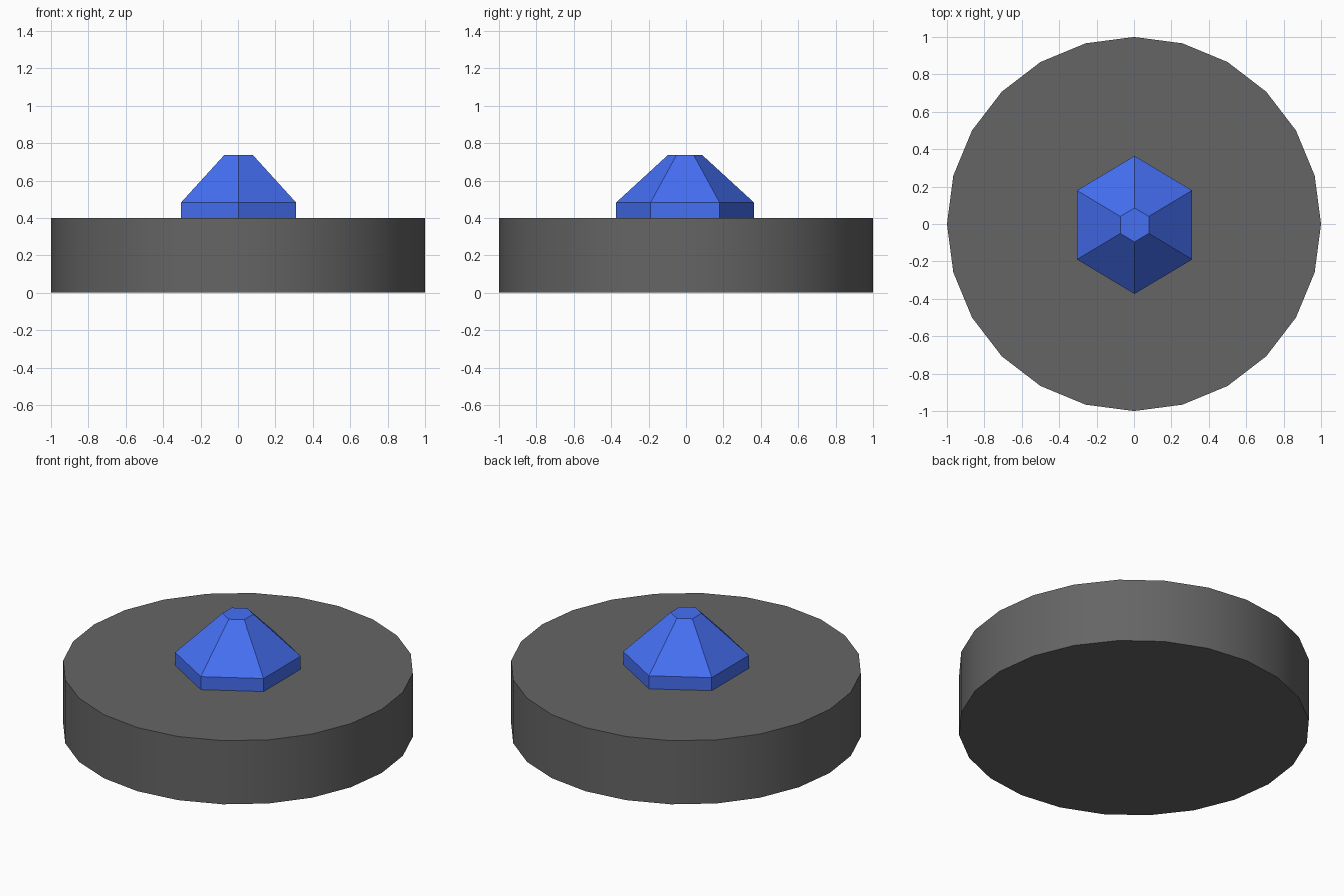
import bpy, bmesh
from math import sin, cos, radians, tau

if "Cube" in bpy.data.objects:
    bpy.data.objects.remove(bpy.data.objects["Cube"])


def lofted(name, sides, start, rings, color, centre=(0, 0), sx=1.0):
    """Stack of regular polygons (radius, z), capped at both ends."""
    bm = bmesh.new()
    loops = []
    for r, z in rings:
        loops.append([bm.verts.new((centre[0] + sx * r * cos(start + tau * i / sides),
                                    centre[1] + r * sin(start + tau * i / sides), z))
                      for i in range(sides)])
    for a, b in zip(loops, loops[1:]):
        for i in range(sides):
            j = (i + 1) % sides
            bm.faces.new((a[i], a[j], b[j], b[i]))
    bm.faces.new(loops[0][::-1])
    bm.faces.new(loops[-1])
    mesh = bpy.data.meshes.new(name)
    bm.to_mesh(mesh)
    bm.free()
    obj = bpy.data.objects.new(name, mesh)
    bpy.context.collection.objects.link(obj)
    mat = bpy.data.materials.new(name + "_colour")
    mat.diffuse_color = color
    mat.use_nodes = True
    mat.node_tree.nodes["Principled BSDF"].inputs["Base Color"].default_value = mat.diffuse_color
    mesh.materials.append(mat)
    return obj


# Round base with a smooth rim
base = lofted("base_disc", 24, 0, [(1, 0), (1, 0.4)], (0.13, 0.13, 0.13, 1))
bpy.context.view_layer.objects.active = base
base.select_set(True)
bpy.ops.object.shade_smooth_by_angle(angle=radians(30))

# Faceted hexagonal gem, slightly sunk into the base
lofted("gem", 6, radians(90),
       [(0.369, 0.38), (0.369, 0.482), (0.091, 0.737)],
       (0.06, 0.16, 0.9, 1), centre=(0.003, -0.005), sx=0.963)
